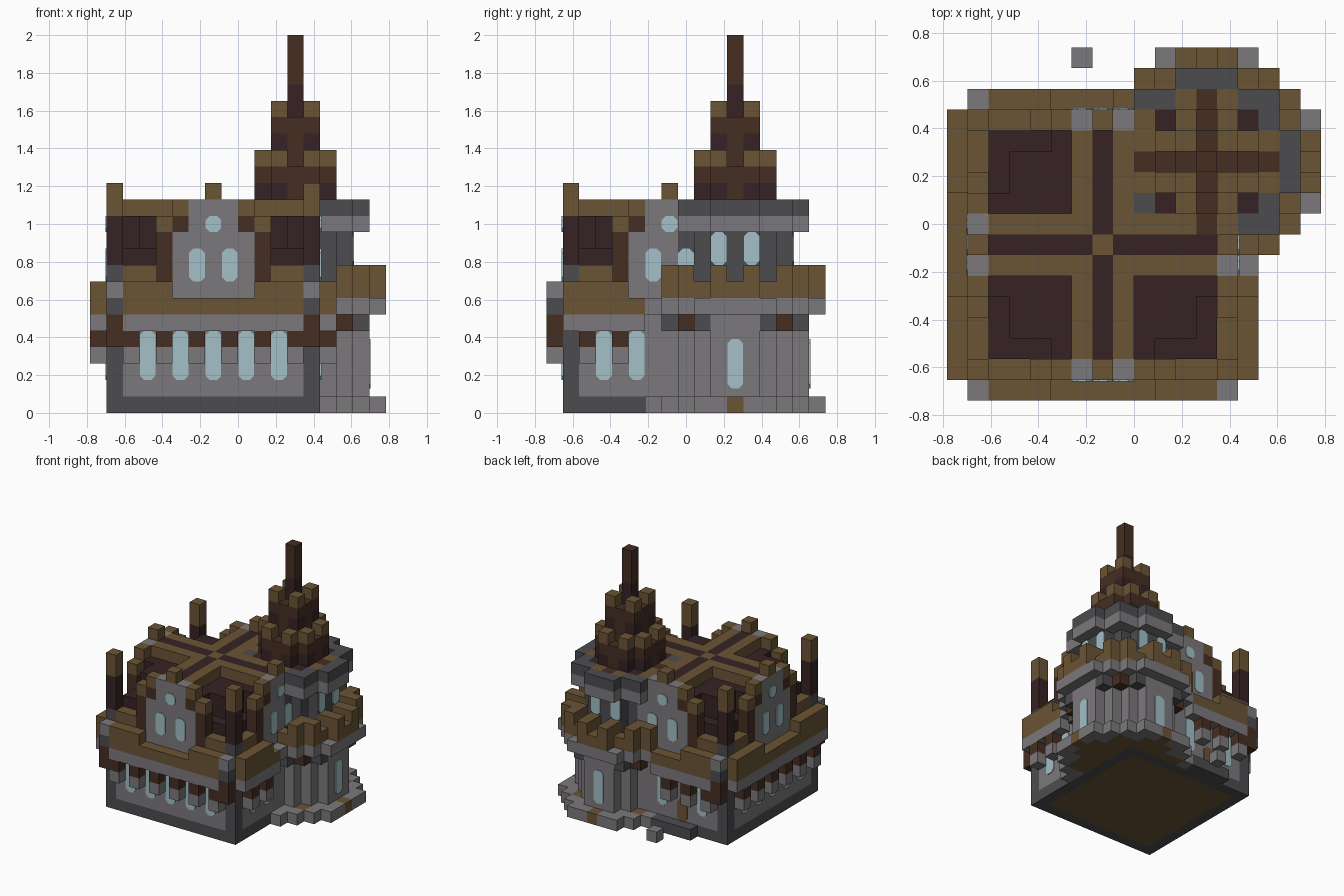
import bpy
import bmesh
from mathutils import Vector

cube = bpy.data.objects.get("Cube")
if cube:
    bpy.data.objects.remove(cube)

U = 2 / 23                      # edge of one block
ORIGIN = Vector((9, 8.5, 0))    # block coordinates of the model centre


def material(name, rgb):
    mat = bpy.data.materials.new(name)
    mat.use_nodes = True
    colour = (*rgb, 1)
    mat.diffuse_color = colour
    mat.node_tree.nodes["Principled BSDF"].inputs["Base Color"].default_value = colour
    return mat


COLOURS = {
    "stone": material("grey stone", (.2, .19, .2)),
    "slate": material("dark grey stone", (.073, .073, .08)),
    "wood": material("brown wood", (.145, .09, .035)),
    "timber": material("dark brown timber", (.06, .027, .016)),
    "roof": material("very dark roof", (.037, .016, .017)),
    "glass": material("pale blue glass", (.36, .53, .57)),
}
NAMES = list(COLOURS)
blocks = {}                     # (i, j, k) -> (part, colour)


def column(part, colour, i, j, low, high):
    """Stack blocks from low up to high, keeping blocks already there."""
    for k in range(low, high):
        blocks.setdefault((i, j, k), (part, colour))


def fold(n):
    """Mirror a block index of the main house about its middle."""
    return min(n, 14 - n)


def reach(i, j):
    """Squared distance from the tower axis."""
    return (i - 12) ** 2 + (j - 11) ** 2


# Main house: every rule is mirrored over both axes
for i in range(15):
    for j in range(15):
        p, q = sorted((fold(i), fold(j)), reverse=True)
        inner = q >= 2
        # overhanging brackets and parapet
        if q == 0:
            if p == 0 or reach(i, j) <= 29:
                continue
            if p == 1 and fold(j) == 0:
                column("parapet_corner", "stone", i, j, 7, 8)
                column("parapet_corner", "slate", i, j, 6, 7)
                column("parapet_corner", "timber", i, j, 4, 6)
                continue
            if p % 2 == 0:
                column("brackets", "stone", i, j, 3, 4)
                column("brackets", "timber", i, j, 4, 5)
            column("parapet", "stone", i, j, 5, 6)
            column("parapet", "wood", i, j, 6, 7 if p >= 5 else 8)
            continue
        # floor, plinth and walls
        column("floor" if inner else "plinth", "wood" if inner else "slate", i, j, 0, 1)
        column("walls", "slate" if p == 1 else "stone", i, j, 1, 6)
        if reach(i, j) <= 10:
            continue
        if p == 1:
            # corner turrets
            column("corner_turret", "slate", i, j, 6, 9)
            column("corner_turret", "roof", i, j, 9, 12)
            column("corner_turret", "wood", i, j, 12, 14)
        elif q == 1 and p >= 5:
            # stepped gables
            column("gable", "stone", i, j, 6, 11 if p == 5 else 13)
            if p == 5:
                column("gable_trim", "timber", i, j, 11, 12)
                column("gable_trim", "wood", i, j, 12, 13)
            if p == 7:
                column("gable_pinnacle", "wood", i, j, 13, 14)
        elif q == 1:
            # eaves with timber posts beside each gable
            if p == 4:
                column("eaves", "wood", i, j, 6, 8)
                column("gable_post", "timber", i, j, 8, 11)
                column("gable_post", "wood", i, j, 11, 12)
            else:
                column("eaves", "wood", i, j, 6, 9)
        elif p >= 6:
            # crossing roof ridges
            column("ridge", "roof", i, j, 6, 12)
            plain = p == 7 and q < 7
            column("ridge", "roof" if plain else "wood", i, j, 12, 13)
        else:
            # stepped roof quarters
            column("roof_quarter", "roof", i, j, 6, 10 if q == 2 and p < 5 else 12)

# Round corner tower
for i in range(7, 18):
    for j in range(6, 17):
        a, b = sorted((abs(i - 12), abs(j - 11)), reverse=True)
        r = reach(i, j)
        outside = i > 13 or j > 13
        if a + b <= 5 and a < 5:
            column("tower_base", "wood", i, j, 0, 1)
            column("tower_wall", "stone", i, j, 1, 7)
        if r <= 29 and outside:
            if a + b > 5 or a == 5:
                column("tower_footing", "wood" if (b % 2 == 0 and a != b and b < 2) or a == b
                       else "stone", i, j, 0, 1)
            if r <= 20:
                column("tower_corbel", "timber" if a == b else "slate", i, j, 5, 6)
            column("tower_gallery", "stone", i, j, 6, 7)
            if r <= 26 and r > 15:
                column("tower_parapet", "wood", i, j, 7, 9 if b % 2 else 8)
        # drum with its overhanging crown
        if r <= 10:
            column("tower_drum", "slate", i, j, 7, 11)
        if r <= 18:
            if (a, b) == (3, 1):
                column("crown_post", "wood", i, j, 11, 13)
            column("tower_crown", "stone", i, j, 11, 12)
            column("tower_crown", "slate", i, j, 12, 13)
        # spire: arms, pinnacles and needle
        if b == 0 and 0 < a < 4:
            column("spire_arm", "timber", i, j, 13, {1: 18, 2: 15, 3: 13}[a])
        if (a, b) == (3, 0):
            blocks[i, j, 12] = ("spire_arm", "timber")
        if (a, b) == (2, 2):
            blocks[i, j, 12] = ("spire_foot", "roof")
        if (a, b) in ((2, 1), (1, 1)):
            top = 16 if a == 2 else 19
            column("spire_pinnacle", "roof", i, j, 13, top - 2)
            column("spire_pinnacle", "timber", i, j, top - 2, top - 1)
            column("spire_pinnacle", "wood", i, j, top - 1, top)
        if a == 0:
            column("spire_needle", "roof", i, j, 13, 20)
            column("spire_needle", "timber", i, j, 20, 23)

# Back step and post
for i in range(4, 8):
    column("back_step", "slate", i, 14, 0, 1)
column("back_post", "stone", 6, 16, 0, 1)


def finish(bm, name, mats):
    mesh = bpy.data.meshes.new(name)
    for mat in mats:
        mesh.materials.append(mat)
    bmesh.ops.recalc_face_normals(bm, faces=bm.faces)
    bm.to_mesh(mesh)
    bm.free()
    bpy.context.collection.objects.link(bpy.data.objects.new(name, mesh))


def build_part(part):
    """Skin the exposed sides of all blocks of one part."""
    bm = bmesh.new()
    for cell, (owner, colour) in blocks.items():
        if owner != part:
            continue
        middle = Vector(cell) + Vector((.5, .5, .5))
        for axis in range(3):
            for sign in (-1, 1):
                step = Vector((0, 0, 0))
                step[axis] = sign
                if tuple(int(c) for c in Vector(cell) + step) in blocks:
                    continue
                s, t = Vector((0, 0, 0)), Vector((0, 0, 0))
                s[(axis + 1) % 3] = .5
                t[(axis + 2) % 3] = .5 * sign
                c = middle + step / 2
                corners = (c - s - t, c + s - t, c + s + t, c - s + t)
                face = bm.faces.new([bm.verts.new((v - ORIGIN) * U) for v in corners])
                face.material_index = NAMES.index(colour)
    mesh = bpy.data.meshes.new(part)
    for mat in COLOURS.values():
        mesh.materials.append(mat)
    bmesh.ops.remove_doubles(bm, verts=bm.verts, dist=U / 100)
    bm.to_mesh(mesh)
    bm.free()
    bpy.context.collection.objects.link(bpy.data.objects.new(part, mesh))


for part in dict.fromkeys(owner for owner, _ in blocks.values()):
    build_part(part)


def plate(name, colour, centre, normal, height):
    """Thin upright panel with clipped corners on a wall."""
    bm = bmesh.new()
    out = Vector((*normal, 0))
    side = Vector((-normal[1], normal[0], 0))
    w, h, cut = .48, height / 2, .26
    half = [(w, h - cut), (w - cut, h), (cut - w, h), (-w, h - cut)]
    outline = half + [(-x, -z) for x, z in half]
    verts = [bm.verts.new((Vector(centre) + side * x + Vector((0, 0, z)) - ORIGIN) * U)
             for x, z in outline]
    face = bm.faces.new(verts)
    new = bmesh.ops.extrude_face_region(bm, geom=[face])["geom"]
    bmesh.ops.translate(bm, vec=out * .006,
                        verts=[v for v in new if isinstance(v, bmesh.types.BMVert)])
    finish(bm, name, [COLOURS[colour]])


# House windows, gable windows and the back door
for normal, last in (((0, -1), 11), ((-1, 0), 11), ((0, 1), 7), ((1, 0), 5)):
    def on_wall(t, z):
        wall = [7.5 + 6.5 * n for n in normal]
        wall[0 if normal[0] == 0 else 1] = t + .5
        return (*wall, z)
    for t in range(3, last + 1, 2):
        if normal == (0, 1) and t == 5:
            plate("back_door", "wood", on_wall(t, 2), normal, 2)
        else:
            plate("wall_window", "glass", on_wall(t, 3.5), normal, 3)
    for t in (6, 8):
        plate("gable_window", "glass", on_wall(t, 9), normal, 2)
    plate("gable_top_window", "glass", on_wall(7, 11.5), normal, 1)

# Tower windows
for normal in ((1, 0), (0, 1)):
    n, side = Vector((*normal, 0)), Vector((normal[1], normal[0], 0))
    axis = Vector((12.5, 11.5, 0))
    plate("tower_window", "glass", axis + n * 4.5 + Vector((0, 0, 3)), normal, 3)
    for s in (-1, 1):
        plate("drum_window", "glass", axis + n * 3.5 + side * s + Vector((0, 0, 10)), normal, 2)
